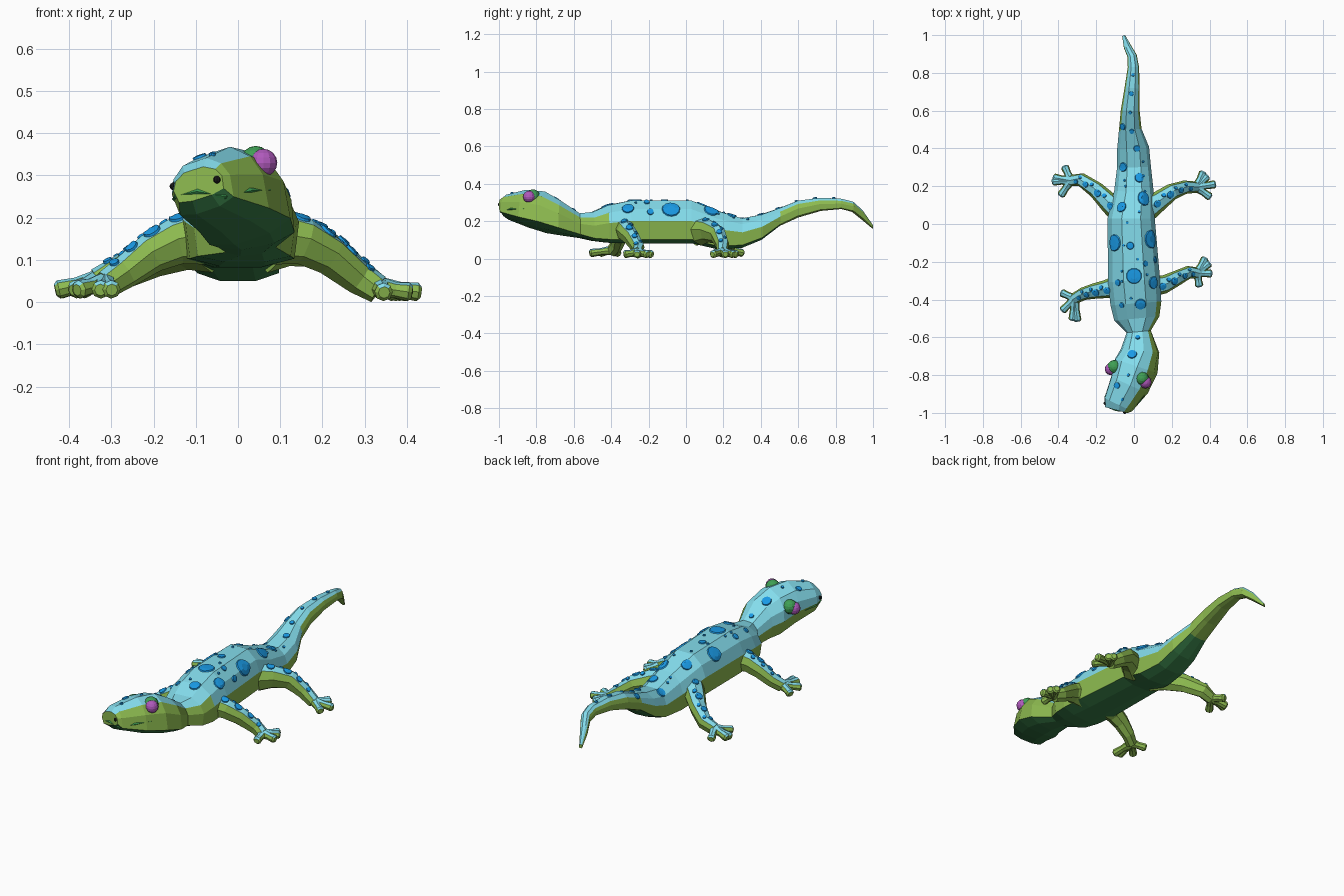
import bpy, bmesh, math, random
from mathutils import Vector
from mathutils.bvhtree import BVHTree

if "Cube" in bpy.data.objects:
    bpy.data.objects.remove(bpy.data.objects["Cube"])

random.seed(4)
Z = Vector((0, 0, 1))

def mat(name, rgb):
    m = bpy.data.materials.new(name)
    m.diffuse_color = (*rgb, 1)
    m.use_nodes = True
    m.node_tree.nodes["Principled BSDF"].inputs["Base Color"].default_value = m.diffuse_color
    return m

GREEN = mat("light_green", (0.27, 0.5, 0.08))
DARK = mat("dark_green", (0.04, 0.21, 0.065))
SKY = mat("sky_blue", (0.23, 0.72, 0.84))
SPOT = mat("spot_blue", (0.01, 0.32, 0.78))
LID = mat("lid_green", (0.05, 0.35, 0.09))
EYE = mat("eye_purple", (0.43, 0.1, 0.5))
BLACK = mat("black", (0.01, 0.01, 0.01))

def finish(name, bm, mats):
    me = bpy.data.meshes.new(name)
    bmesh.ops.recalc_face_normals(bm, faces=bm.faces)
    tree = BVHTree.FromBMesh(bm)
    bm.to_mesh(me)
    bm.free()
    for m in mats:
        me.materials.append(m)
    ob = bpy.data.objects.new(name, me)
    bpy.context.collection.objects.link(ob)
    return tree

def loft(bm, rings, slot):
    """Skin a list of equal rings; slot(i, j) gives the material index."""
    vs = [[bm.verts.new(p) for p in r] for r in rings]
    n = len(vs[0])
    for i in range(len(vs) - 1):
        for j in range(n):
            k = (j + 1) % n
            f = bm.faces.new((vs[i][j], vs[i][k], vs[i + 1][k], vs[i + 1][j]))
            f.material_index = slot(i, j)
    bm.faces.new(vs[0])
    bm.faces.new(vs[-1])

def tube(bm, path, radii, slot, n=8, below=1.0):
    """Tube along a path with one corner line facing up; below stretches the underside."""
    pts = [Vector(p) for p in path]
    rings = []
    for i, p in enumerate(pts):
        t = (pts[min(i + 1, len(pts) - 1)] - pts[max(i - 1, 0)]).normalized()
        side = t.cross(Z).normalized()
        up = side.cross(t)
        ring = []
        for j in range(n):
            c, s = math.cos(math.tau * j / n), math.sin(math.tau * j / n)
            q = p + radii[i] * (up * (c if c > 0 else c * below) + side * s)
            q.z = max(q.z, 0)
            ring.append(q)
        rings.append(ring)
    loft(bm, rings, slot)

# Body, head and tail: x, y, bottom z, top z, half width, roll
STATIONS = [
    (-.095, -.985, .245, .315, .062, .3), (-.087, -.955, .215, .335, .08, .3),
    (-.03, -.85, .175, .36, .103, .3), (.005, -.75, .145, .35, .115, .3),
    (.03, -.67, .13, .305, .10, .2), (.025, -.57, .112, .24, .065, .1),
    (.015, -.50, .095, .25, .12, 0), (.01, -.42, .085, .285, .135, 0),
    (0, -.30, .082, .31, .138, 0), (-.015, .03, .082, .31, .125, 0),
    (0, .17, .05, .255, .105, 0), (0, .30, .058, .215, .09, 0),
    (-.005, .40, .10, .235, .085, 0), (-.02, .50, .175, .27, .06, 0),
    (-.02, .60, .22, .31, .05, 0), (-.01, .72, .255, .325, .04, 0),
    (-.003, .83, .265, .32, .03, 0), (-.01, .89, .25, .305, .025, 0),
    (-.035, .94, .21, .26, .02, 0), (-.055, .998, .16, .18, .008, 0)]
HALF = [(.4, 1), (.82, .6), (1, .05), (.92, -.82), (.4, -1)]
PROFILE = HALF + [(-u, v) for u, v in reversed(HALF)]

rings = []
for i, (x, y, zb, zt, hw, roll) in enumerate(STATIONS):
    a, b = STATIONS[max(i - 1, 0)], STATIONS[min(i + 1, len(STATIONS) - 1)]
    t = Vector((b[0] - a[0], b[1] - a[1], 0)).normalized()
    flat = t.cross(Z)
    side = flat * math.cos(roll) + Z * math.sin(roll)
    up = Z * math.cos(roll) - flat * math.sin(roll)
    c = Vector((x, y, (zb + zt) / 2))
    rings.append([c + side * u * hw + up * v * (zt - zb) / 2 for u, v in PROFILE])

def body_slot(i, j):
    if j in (3, 4, 5):
        return 1 if i < 13 else 0
    if j in (2, 6) or (i < 7 and j == 1) or (i > 12 and j in (1, 7)):
        return 0
    return 2

bm = bmesh.new()
loft(bm, rings, body_slot)
body_tree = finish("body", bm, [GREEN, DARK, SKY])

# Legs with four toes each: path points (x, y, z), then toe tips (x, y)
LEGS = {
    "front_right_leg": ([(.08, -.33, .165), (.16, -.32, .15), (.22, -.29, .115), (.29, -.255, .06), (.335, -.26, .034)],
                        [(.375, -.185), (.395, -.21), (.405, -.262), (.345, -.325)]),
    "front_left_leg": ([(-.08, -.33, .165), (-.15, -.345, .15), (-.21, -.355, .12), (-.27, -.37, .075), (-.315, -.395, .045)],
                       [(-.38, -.365), (-.376, -.455), (-.325, -.503), (-.3, -.508)]),
    "back_right_leg": ([(.07, .08, .155), (.13, .12, .155), (.2, .17, .135), (.27, .195, .08), (.33, .195, .036)],
                       [(.365, .27), (.385, .25), (.425, .21), (.4, .145)]),
    "back_left_leg": ([(-.07, .06, .155), (-.13, .11, .145), (-.2, .18, .115), (-.28, .235, .075), (-.335, .23, .05)],
                      [(-.365, .3), (-.42, .245), (-.425, .225), (-.385, .155)])}
top_slot = lambda i, j: 1 if j in (0, 7) else 0
leg_trees = {}
for name, (path, toes) in LEGS.items():
    bm = bmesh.new()
    radii = (.06, .048, .041, .034, .03) if "front" in name else (.066, .054, .044, .036, .03)
    tube(bm, path, radii, top_slot, below=1.3)
    palm = Vector(path[-1])
    tip_z = .03 if "left" in name else .024
    for x, y in toes:
        tip = Vector((x, y, tip_z))
        tube(bm, [palm, palm.lerp(tip, .55), tip, tip + (tip - palm).normalized() * .008],
             (.026, .019, .022, .014), top_slot)
    leg_trees[name] = finish(name, bm, [GREEN, SKY])

# Spots: thin discs wrapped on the surface below (x, y)
def spot(bm, tree, x, y, r, n=12):
    hit, nor, _, _ = tree.ray_cast(Vector((x, y, 1)), -Z)
    if hit is None:
        return
    u = nor.orthogonal().normalized()
    v = nor.cross(u)
    loops = []
    for k, lift in ((1, 0), (.92, .006), (.4, .007)):
        loop = []
        for j in range(n):
            a = math.tau * j / n
            q, qn, _, _ = tree.find_nearest(hit + (u * math.cos(a) + v * math.sin(a)) * r * k)
            loop.append(q + (qn + nor).normalized() * lift)
        loops.append(loop)
    loft(bm, loops, lambda i, j: 0)

BODY_SPOTS = [
    (0, -.275, .042), (-.105, -.1, .045), (.095, -.08, .05), (.05, .135, .04),
    (.035, -.425, .03), (-.055, .3, .026), (.03, .245, .026), (-.065, .09, .03),
    (-.02, -.115, .02), (.105, -.31, .034), (-.085, -.31, .018), (.06, -.21, .016),
    (-.065, -.43, .015), (-.06, .515, .018), (-.012, .49, .013), (.015, .4, .018),
    (-.015, .69, .013), (-.005, .79, .009), (-.01, -.69, .026), (-.09, -.855, .017),
    (.02, -.6, .013), (-.03, -.8, .008), (-.06, -.93, .009), (.11, -.19, .018), (-.02, .59, .009)]
bm = bmesh.new()
for x, y, r in BODY_SPOTS:
    spot(bm, body_tree, x, y, r)
for _ in range(14):  # small freckles
    y = random.uniform(-.45, .4)
    spot(bm, body_tree, random.uniform(-.08, .08), y, .007)
for name, (path, _) in LEGS.items():
    for i, s in enumerate((.9, 1.4, 1.9, 2.3, 2.7, 3.1, 3.5)):
        k = int(s)
        p = Vector(path[k]).lerp(Vector(path[k + 1]), s - k)
        r = (.021, .012, .022, .01, .017, .009, .012)[i]
        spot(bm, leg_trees[name], p.x, p.y + (.012 if i % 2 else -.008), r)
finish("spots", bm, [SPOT])

# Eyes: lid ball with the eyeball pushed outward
def ball(name, c, r, m, seg=12):
    bm = bmesh.new()
    bmesh.ops.create_uvsphere(bm, u_segments=seg, v_segments=8, radius=r)
    bmesh.ops.translate(bm, verts=bm.verts, vec=c)
    finish(name, bm, [m])

ball("right_eyelid", (.042, -.818, .333), .037, LID)
ball("right_eye", (.06, -.838, .33), .033, EYE)
ball("left_eyelid", (-.105, -.757, .285), .037, LID)
ball("left_eye", (-.122, -.768, .277), .033, EYE)

# Nostrils and mouth line snapped to the head
for side, p in (("right", (-.045, -.98, .29)), ("left", (-.16, -.95, .275))):
    ball(side + "_nostril", body_tree.find_nearest(Vector(p))[0], .009, BLACK, 8)
bm = bmesh.new()
MOUTH = [(.06, -.86, .262), (.02, -.93, .262), (-.03, -.97, .262), (-.1, -1, .262),
         (-.16, -.965, .245), (-.17, -.91, .235), (-.15, -.85, .225)]
tube(bm, [body_tree.find_nearest(Vector(p))[0] for p in MOUTH],
     (.002, .006, .006, .006, .006, .006, .002), lambda i, j: 0, 4)
finish("mouth_line", bm, [LID])
